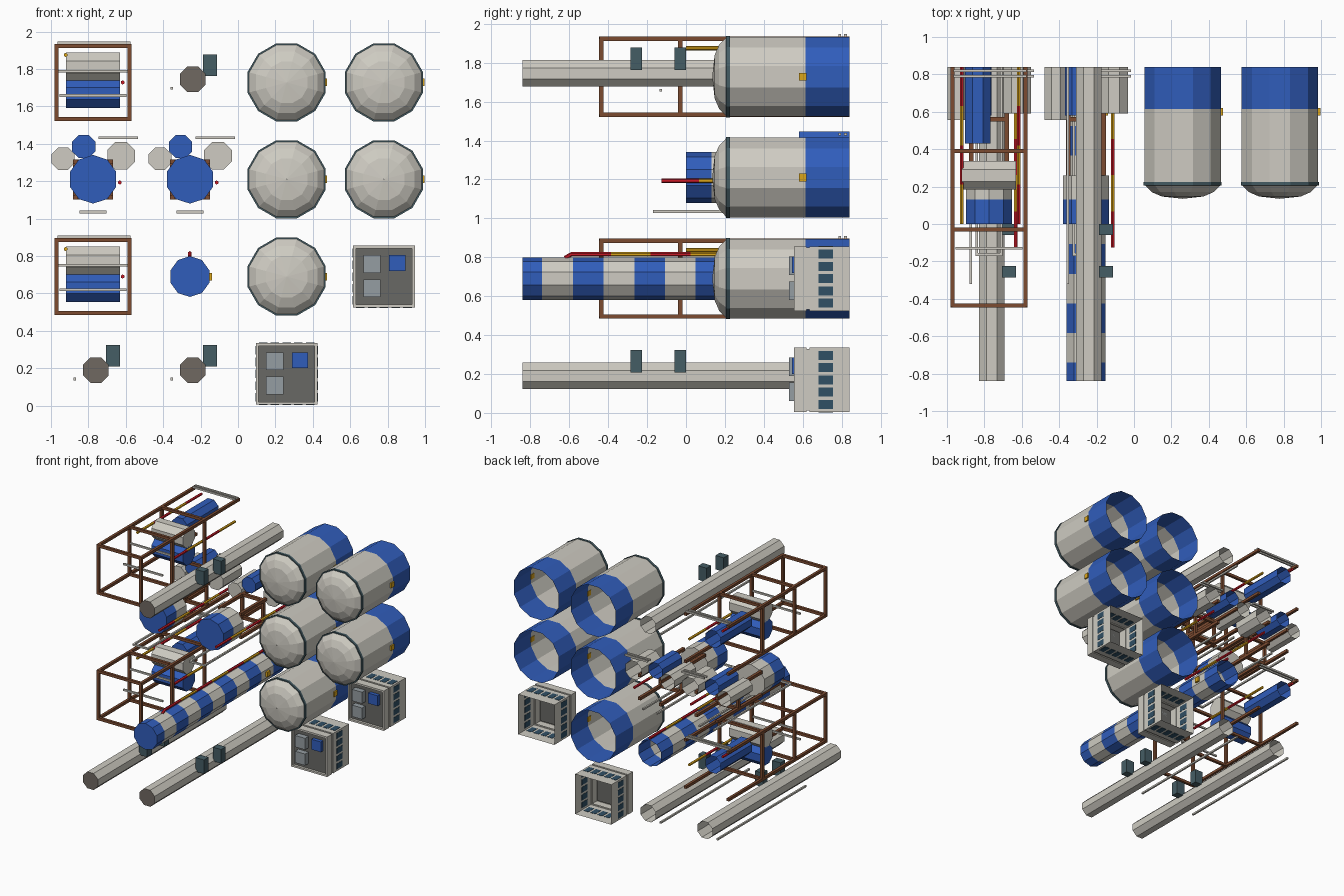
import bpy, bmesh, math

if "Cube" in bpy.data.objects:
    bpy.data.objects.remove(bpy.data.objects["Cube"])

def mat(name, rgb):
    m = bpy.data.materials.new(name)
    m.diffuse_color = (*rgb, 1)
    m.use_nodes = True
    m.node_tree.nodes["Principled BSDF"].inputs["Base Color"].default_value = m.diffuse_color
    return m

GREY = mat("pale_grey", (0.62, 0.60, 0.54))
BLUE = mat("blue", (0.03, 0.11, 0.50))
RUST = mat("rust", (0.20, 0.07, 0.03))
RED = mat("red", (0.60, 0.01, 0.02))
YELLOW = mat("yellow", (0.72, 0.38, 0.01))
TEAL = mat("dark_teal", (0.06, 0.11, 0.13))
SOOT = mat("soot", (0.16, 0.14, 0.12))
ROOF = mat("roof", (0.14, 0.14, 0.13))
UNIT = mat("vent_grey", (0.30, 0.34, 0.36))
GLASS = mat("glass", (0.03, 0.08, 0.13))

def finish(name, bm, mats):
    bmesh.ops.recalc_face_normals(bm, faces=bm.faces)
    me = bpy.data.meshes.new(name)
    bm.to_mesh(me)
    bm.free()
    for m in mats:
        me.materials.append(m)
    ob = bpy.data.objects.new(name, me)
    bpy.context.collection.objects.link(ob)
    return ob

def lathe(name, a, b, prof, mats, n=8, axis='y', cap0=None, cap1=None, turn=0.5):
    """Rings (position, radius) along y or x; one material per span."""
    bm = bmesh.new()
    used = list(dict.fromkeys(mats + [m for m in (cap0, cap1) if m]))
    rings = []
    for p, r in prof:
        ring = []
        for i in range(n):
            t = 2 * math.pi * (i + turn) / n
            u, v = a + r * math.cos(t), b + r * math.sin(t)
            ring.append(bm.verts.new((u, p, v) if axis == 'y' else (p, u, v)))
        rings.append(ring)
    for k, m in enumerate(mats):
        for i in range(n):
            j = (i + 1) % n
            f = bm.faces.new((rings[k][i], rings[k][j], rings[k + 1][j], rings[k + 1][i]))
            f.material_index = used.index(m)
    for ring, m in ((rings[0], cap0), (rings[-1], cap1)):
        if m:
            bm.faces.new(ring).material_index = used.index(m)
    return finish(name, bm, used)

def boxes(name, spans, m, open_back=False):
    """Several boxes (x0,x1,y0,y1,z0,z1) in one object."""
    bm = bmesh.new()
    for x0, x1, y0, y1, z0, z1 in spans:
        v = [bm.verts.new((x, y, z)) for x in (x0, x1) for y in (y0, y1) for z in (z0, z1)]
        for q in ((0, 1, 3, 2), (4, 5, 7, 6), (0, 1, 5, 4), (2, 3, 7, 6), (0, 2, 6, 4), (1, 3, 7, 5)):
            if not (open_back and q == (2, 3, 7, 6)):
                bm.faces.new([v[i] for i in q])
    return finish(name, bm, [m])

def bar(x0, x1, y, z, t=0.007):
    return (x0, x1, y - t, y + t, z - t, z + t)

def rod(x, y0, y1, z, t=0.007):
    return (x - t, x + t, y0, y1, z - t, z + t)

def banded_pipe(name, x, z, y0, y1, step, first):
    cols = [RED, YELLOW] if first == RED else [YELLOW, RED]
    n = max(1, round((y1 - y0) / step))
    ys = [y0 + (y1 - y0) * i / n for i in range(n + 1)]
    return lathe(name, x, z, [(y, 0.011) for y in ys], [cols[i % 2] for i in range(n)],
                 n=6, cap0=cols[0], cap1=cols[(n - 1) % 2])

# Domed storage tanks
def storage_tank(cx, cz):
    prof = [(0.135, 0.001), (0.147, 0.115), (0.17, 0.17), (0.205, 0.207), (0.205, 0.216), (0.225, 0.216),
            (0.225, 0.212), (0.615, 0.212), (0.84, 0.212)]
    lathe("storage_tank", cx, cz, prof, [GREY, GREY, GREY, TEAL, TEAL, TEAL, GREY, BLUE], n=12)
    boxes("tank_valve", [(cx + 0.2, cx + 0.216, 0.58, 0.62, cz - 0.02, cz + 0.02)], YELLOW)

# Smoke stacks with side boxes and a thin rod
def stack(cx, cz):
    lathe("stack", cx, cz, [(-0.84, 0.074), (0.84, 0.074)], [GREY], cap0=SOOT)
    boxes("stack_boxes", [(cx + 0.055, cx + 0.13, y, y + 0.06, cz + 0.018, cz + 0.133)
                          for y in (-0.285, -0.06)], TEAL)
    boxes("stack_rod", [rod(cx - 0.112, -0.32, 0.84, cz - 0.048)], GREY)

# Open girder frames holding drums
def process_frame(cx, cz):
    h, t = 0.195, 0.011
    spans = [rod(cx + sx * h, -0.445, 0.84, cz + sz * h, t) for sx in (-1, 1) for sz in (-1, 1)]
    for y in (-0.435, -0.03, 0.39):
        for s in (-1, 1):
            spans.append(bar(cx - h, cx + h, y, cz + s * h, t))
            spans.append((cx + s * h - t, cx + s * h + t, y - t, y + t, cz - h, cz + h))
    boxes("girder_frame", spans, RUST)
    for nm, z, m in (("upper_drum", 0.083, GREY), ("lower_drum", -0.06, BLUE)):
        lathe(nm, 0.26, cz + z, [(cx - 0.145, 0.083), (cx + 0.145, 0.083)], [m],
              axis='x', cap0=m, cap1=m)
    lathe("frame_vessel", cx - 0.06, cz + 0.06, [(0.43, 0.074), (0.84, 0.074)], [BLUE], cap0=BLUE)
    boxes("frame_cross_pipes", [bar(cx - 0.2, cx + 0.2, -0.03, cz + 0.06),
                                bar(cx - 0.18, cx + 0.18, -0.13, cz - 0.07),
                                bar(cx - 0.19, cx + 0.2, 0.79, cz + 0.212),
                                bar(cx - 0.19, cx + 0.2, 0.82, cz + 0.212)], GREY)
    banded_pipe("frame_left_pipe", cx - 0.147, cz + 0.147, 0.0, 0.84, 0.21, YELLOW)
    banded_pipe("frame_right_pipe", cx + 0.158, cz, 0.0, 0.84, 0.21, RED)

# Water towers on legs, with small vessels beside them
def water_tower(cx, cz):
    lathe("tower_tank", cx, cz, [(0.0, 0.13), (0.13, 0.13), (0.26, 0.13)], [BLUE, GREY],
          n=10, cap0=BLUE, cap1=GREY, turn=0.5)
    h, t = 0.095, 0.012
    spans = [rod(cx + sx * h, 0.26, 0.84, cz + sz * h, t) for sx in (-1, 1) for sz in (-1, 1)]
    for s in (-1, 1):
        spans.append(bar(cx - h, cx + h, 0.56, cz + s * h, t))
        spans.append((cx + s * h - t, cx + s * h + t, 0.56 - t, 0.56 + t, cz - h, cz + h))
    boxes("tower_legs", spans, RUST)
    for nm, x, z, r, y, m in (("left_vessel", -0.16, 0.11, 0.066, 0.555, GREY),
                              ("blue_vessel", -0.05, 0.175, 0.067, 0.58, BLUE),
                              ("right_vessel", 0.15, 0.125, 0.08, 0.59, GREY)):
        lathe(nm, cx + x, cz + z, [(y, r), (0.84, r)], [m], cap0=m)
    banded_pipe("tower_pipe", cx + 0.143, cz - 0.017, -0.125, 0.84, 0.193, RED)
    boxes("tower_bars", [bar(cx + 0.03, cx + 0.24, y, cz + 0.222) for y in (0.79, 0.82)], GREY)
    boxes("tower_ladder", [rod(cx + x, -0.17, 0.84, cz - 0.175) for x in (-0.065, 0.065)]
          + [bar(cx - 0.07, cx + 0.07, -0.163, cz - 0.175)], GREY)

# Small block buildings with roof units and window strips
def building(cx, cz):
    a, b = 0.165, 0.155
    bm = bmesh.new()
    prof = [(0.575, 0.15), (0.555, 0.15), (0.555, a), (0.62, a), (0.62, b + 0.004), (0.635, b + 0.004),
            (0.635, a), (0.84, a)]
    q = math.sqrt(2)
    bm.free()
    lathe("building_shell", cx, cz, [(y, r * q) for y, r in prof], [GREY] * 7, n=4, cap0=ROOF)
    boxes("roof_vents", [(cx - 0.11, cx - 0.018, 0.53, 0.575, cz + z, cz + z + 0.095)
                         for z in (-0.11, 0.02)], UNIT)
    boxes("roof_blue_vent", [(cx + 0.028, cx + 0.115, 0.545, 0.575, cz + 0.03, cz + 0.115)], BLUE)
    w, e = 0.023, 0.002
    spans = []
    for k in range(-2, 3):
        c = k * 0.063
        for s in (-1, 1):
            spans.append((cx + s * a - e, cx + s * a + e, 0.68, 0.755, cz + c - w, cz + c + w))
            spans.append((cx + c - w, cx + c + w, 0.68, 0.755, cz + s * a - e, cz + s * a + e))
    boxes("windows", spans, GLASS)

X = (-0.775, -0.257, 0.26, 0.78)
Z = (1.728, 1.21, 0.69, 0.17)

for cx, cz in ((X[2], Z[0]), (X[3], Z[0]), (X[2], Z[1]), (X[3], Z[1]), (X[2], Z[2])):
    storage_tank(cx, cz)
for cx, cz in ((-0.242, 1.745), (-0.76, 0.19), (-0.242, 0.19)):
    stack(cx, cz)
for cz in (Z[0], Z[2]):
    process_frame(X[0], cz)
for cx in X[:2]:
    water_tower(cx, Z[1])
building(X[3], Z[2])
building(X[2], Z[3])

# Striped chimney with a banded pipe along its top
ys = [-0.84] + [-0.74 + 0.158 * i for i in range(10)] + [0.84]
lathe("striped_chimney", -0.257, 0.69, [(y, 0.109) for y in ys],
      [(BLUE, GREY)[i % 2] for i in range(len(ys) - 1)], n=10, cap0=BLUE)
banded_pipe("chimney_pipe", -0.257, 0.815, -0.59, 0.84, 0.204, RED)
elbow = lathe("chimney_pipe_elbow", 0, 0, [(-0.02, 0.011), (0.02, 0.011)], [RED], n=6, cap0=RED, cap1=RED)
elbow.location = (-0.257, -0.605, 0.806)
elbow.rotation_euler = (math.radians(30), 0, 0)
boxes("chimney_valve", [(-0.155, -0.138, 0.58, 0.62, 0.67, 0.71)], YELLOW)
